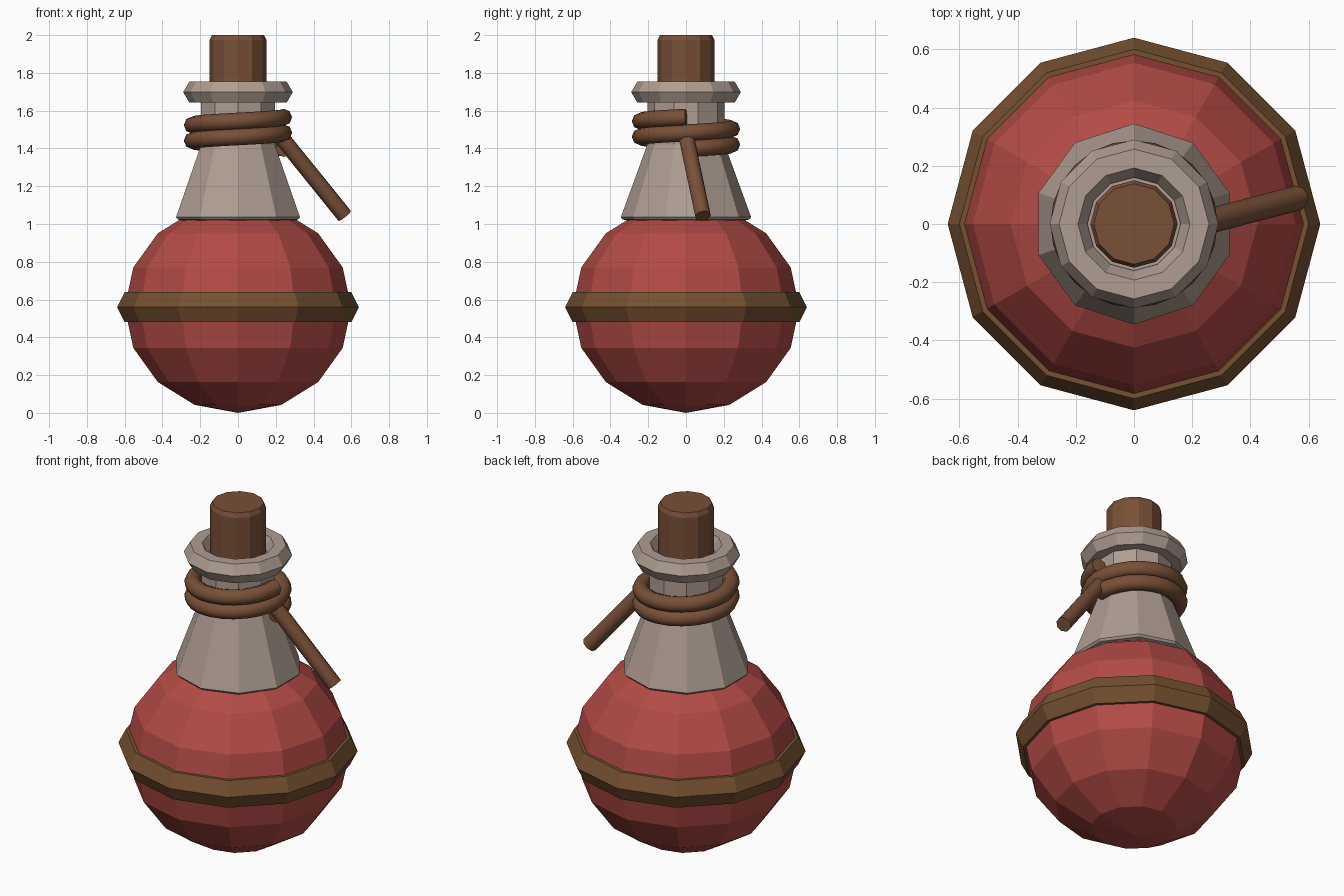
import bpy
import bmesh
from math import sin, cos, pi, radians
from mathutils import Vector

if "Cube" in bpy.data.objects:
    bpy.data.objects.remove(bpy.data.objects["Cube"], do_unlink=True)


def material(name, rgb):
    mat = bpy.data.materials.new(name)
    mat.use_nodes = True
    mat.diffuse_color = (*rgb, 1)
    mat.node_tree.nodes["Principled BSDF"].inputs["Base Color"].default_value = (*rgb, 1)
    return mat


red = material("red liquid", (0.45, 0.07, 0.06))
stone = material("pale grey", (0.43, 0.34, 0.29))
leather = material("leather brown", (0.18, 0.082, 0.03))
wood = material("cork and cord brown", (0.19, 0.08, 0.038))


def finish(name, bm, mat):
    bmesh.ops.recalc_face_normals(bm, faces=bm.faces)
    mesh = bpy.data.meshes.new(name)
    bm.to_mesh(mesh)
    bm.free()
    mesh.materials.append(mat)
    obj = bpy.data.objects.new(name, mesh)
    bpy.context.collection.objects.link(obj)
    return obj


def skin(bm, rings, loop=False):
    """Bridge consecutive rings of vertices with quads; cap open ends."""
    n = len(rings[0])
    pairs = list(zip(rings, rings[1:])) + ([(rings[-1], rings[0])] if loop else [])
    for a, b in pairs:
        for i in range(n):
            j = (i + 1) % n
            bm.faces.new((a[i], a[j], b[j], b[i]))
    if not loop:
        bm.faces.new(rings[0])
        bm.faces.new(rings[-1])


def lathe(name, profile, sides, mat, loop=False):
    """Turn a (radius, height) profile about z, with a corner on +y."""
    bm = bmesh.new()
    angles = [pi / 2 + 2 * pi * i / sides for i in range(sides)]
    rings = [[bm.verts.new((r * cos(a), r * sin(a), z)) for a in angles]
             for r, z in profile]
    skin(bm, rings, loop)
    return finish(name, bm, mat)


def hex_ring(major, minor, z, half_height):
    scale = half_height / sin(pi / 3)
    return [(major + minor * cos(k * pi / 3), z + scale * sin(k * pi / 3)) for k in range(6)]


def tube(name, path, radius, mat, sides=8):
    bm = bmesh.new()
    rings = []
    for i, p in enumerate(path):
        t = (path[min(i + 1, len(path) - 1)] - path[max(i - 1, 0)]).normalized()
        u = t.cross(Vector((0, 0, 1))).normalized()
        v = u.cross(t)
        rings.append([bm.verts.new(p + radius * (u * cos(2 * pi * k / sides) + v * sin(2 * pi * k / sides)))
                      for k in range(sides)])
    skin(bm, rings)
    obj = finish(name, bm, mat)
    bpy.ops.object.select_all(action='DESELECT')
    obj.select_set(True)
    bpy.context.view_layer.objects.active = obj
    bpy.ops.object.shade_smooth_by_angle(angle=radians(60))
    return obj


# Round faceted flask body
bm = bmesh.new()
bmesh.ops.create_uvsphere(bm, u_segments=12, v_segments=8, radius=0.6)
for vert in bm.verts:
    vert.co.z = vert.co.z * 0.557 / 0.6 + 0.557
finish("flask_body", bm, red)

# Band round the widest part
lathe("body_band", hex_ring(0.56, 0.08, 0.56, 0.08), 12, leather, loop=True)

# Tapered neck with a small chamfer at its foot
lathe("neck", [(0.27, 1.01), (0.335, 1.024), (0.345, 1.036), (0.205, 1.42), (0.205, 1.69)], 10, stone)

# Lip and stopper
lathe("lip", hex_ring(0.225, 0.065, 1.698, 0.056), 12, stone, loop=True)
lathe("stopper", [(0.15, 1.66), (0.15, 1.975), (0.138, 2.0)], 12, wood)

# Cord wound twice round the neck, with a hanging tail
steps = 48
coil = [Vector((0.242 * cos(a), -0.242 * sin(a), 1.565 - 0.165 * a / (4 * pi)))
        for a in (4 * pi * i / steps for i in range(steps + 1))]
tube("cord_coil", coil, 0.045, wood)
tube("cord_tail", [Vector((0.22, 0.0, 1.47)), Vector((0.565, 0.09, 1.043))], 0.043, wood)
